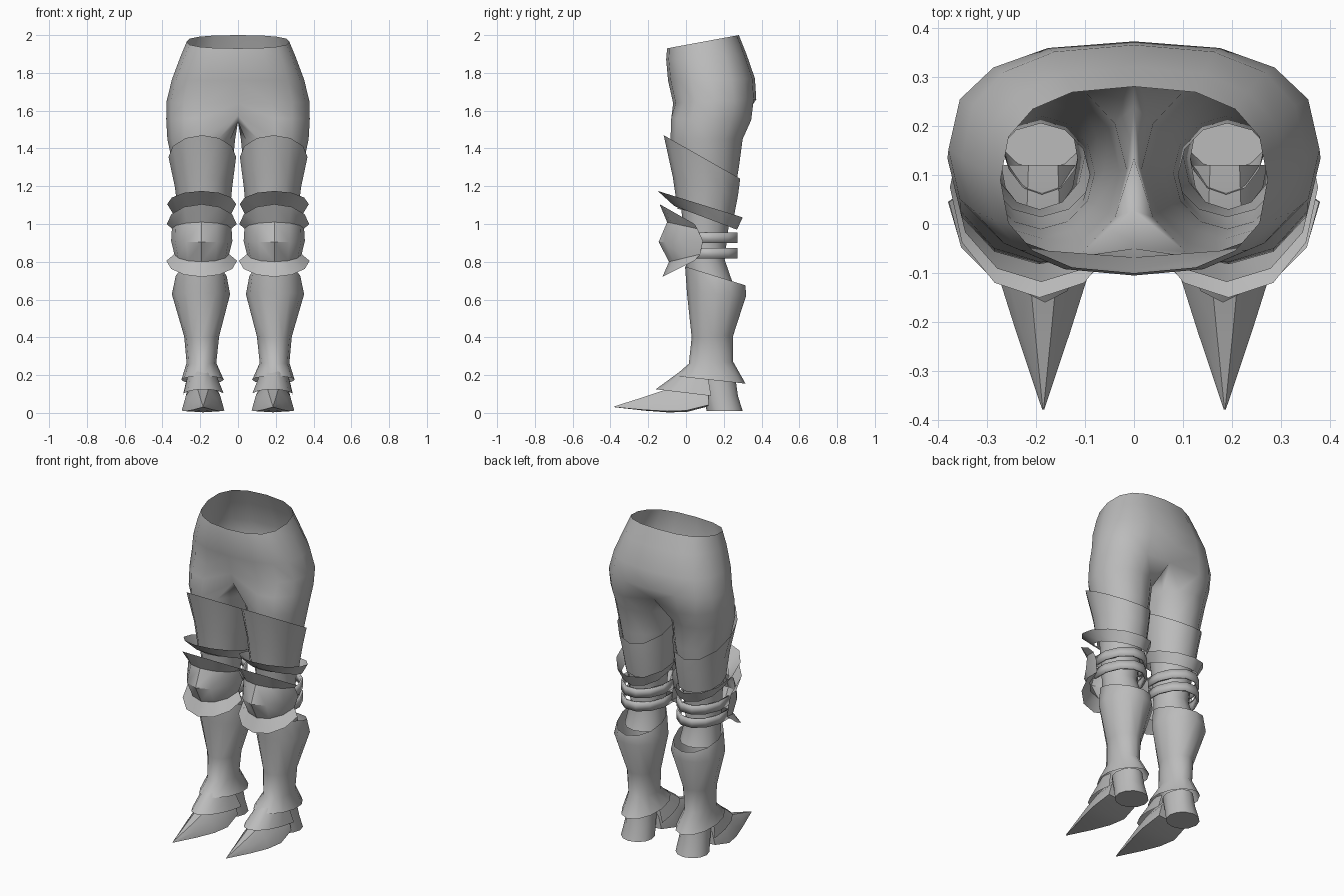
import bpy, bmesh, math

if "Cube" in bpy.data.objects:
    bpy.data.objects.remove(bpy.data.objects["Cube"])

steel = bpy.data.materials.new("grey")
steel.diffuse_color = (0.5, 0.5, 0.5, 1)
steel.use_nodes = True
steel.node_tree.nodes["Principled BSDF"].inputs["Base Color"].default_value = steel.diffuse_color


def finish(name, bm, angle=40, thickness=0):
    """Turn a right-hand mesh into a mirrored, smooth shaded object."""
    bmesh.ops.remove_doubles(bm, verts=bm.verts, dist=0.0005)
    bmesh.ops.recalc_face_normals(bm, faces=bm.faces)
    me = bpy.data.meshes.new(name)
    bm.to_mesh(me)
    bm.free()
    me.materials.append(steel)
    ob = bpy.data.objects.new(name, me)
    bpy.context.collection.objects.link(ob)
    bpy.context.view_layer.objects.active = ob
    ob.select_set(True)
    bpy.ops.object.shade_smooth_by_angle(angle=math.radians(angle))
    ob.select_set(False)
    if thickness:
        s = ob.modifiers.new("Thickness", 'SOLIDIFY')
        s.thickness = thickness
    m = ob.modifiers.new("Mirror", 'MIRROR')
    m.merge_threshold = 0.001
    return ob


def arc(x0, x1, yf, yb, zf, zb, a0=-30, a1=300, n=12, p=1.0):
    """Points round an ellipse; angle 0 is the front, 90 the outer side."""
    cx, cy, rx, ry = (x0 + x1) / 2, (yf + yb) / 2, (x1 - x0) / 2, (yb - yf) / 2
    pts = []
    for k in range(n):
        a = math.radians(a0 + (a1 - a0) * k / (n - 1))
        s, c = math.sin(a), math.cos(a)
        s = math.copysign(abs(s) ** p, s) if abs(s) > 1e-6 else 0
        c = math.copysign(abs(c) ** p, c) if abs(c) > 1e-6 else 0
        pts.append((cx + rx * s, cy - ry * c, (zf + zb) / 2 + (zf - zb) / 2 * c))
    return pts


def bridge(bm, a, b, closed):
    n = min(len(a), len(b))
    for k in range(n if closed else n - 1):
        j = (k + 1) % n
        bm.faces.new((a[k], a[j], b[j], b[k]))


def loft(name, rings, closed=True, caps=(False, False), **kw):
    bm = bmesh.new()
    vs = [[bm.verts.new(p) for p in r] for r in rings]
    for a, b in zip(vs, vs[1:]):
        bridge(bm, a, b, closed)
    if caps[0]:
        bm.faces.new(vs[0])
    if caps[1]:
        bm.faces.new(vs[-1])
    return finish(name, bm, **kw)


# Hips and legs: half rings round the hips, then full rings down the leg
bm = bmesh.new()
hips = []
for rx, yf, yb, zf, zb in [(.272, -.10, .28, 1.93, 2.0), (.305, -.105, .32, 1.87, 1.9),
                           (.35, -.095, .365, 1.76, 1.77), (.378, -.068, .372, 1.64, 1.66)]:
    r = arc(-rx, rx, yf, yb, zf, zb, 0, 180, 9, .8)
    hips.append([bm.verts.new(p) for p in r])
crotch = arc(0, .38, -.078, .345, 1.56, 1.55)
for k in (0, 8, 9, 10, 11):
    x, y, z = crotch[k]
    crotch[k] = (0, y, 1.575 if k in (0, 8) else 1.54)
legs = [crotch] + [arc(*s) for s in [
    (.015, .374, -.082, .30, 1.45, 1.45), (.03, .343, -.06, .28, 1.3, 1.3),
    (.06, .31, -.03, .25, 1.12, 1.12), (.08, .30, -.01, .22, .95, .95),
    (.09, .29, -.005, .205, .81, .81), (.075, .305, .015, .25, .68, .68)]]
legs = [[bm.verts.new(p) for p in r] for r in legs]
for a, b in zip(hips, hips[1:]):
    bridge(bm, a, b, False)
bridge(bm, hips[-1], legs[0][:9], False)
for a, b in zip(legs, legs[1:]):
    bridge(bm, a, b, True)
finish("hips_and_legs", bm, 60)

# Thigh guard with a slanted top edge
loft("thigh_guard", [arc(*s) for s in [
    (.01, .368, -.118, .287, 1.47, 1.24), (.03, .335, -.07, .275, 1.25, 1.15),
    (.045, .315, -.045, .25, 1.08, 1.02)]])

# Flared collar above the knee
loft("knee_collar", [arc(.01, .375, -.15, .30, 1.175, 1.035),
                     arc(.045, .33, -.062, .27, 1.095, .97)])

# Knee cap: rows of (half width, front y, front z, side y, side z)
rows = []
for w, yf, zf, ys, zs in [(.185, -.14, 1.105, .045, 1.0), (.158, -.10, 1.01, .06, .975),
                          (.162, -.145, .905, .09, .91), (.145, -.09, .80, .075, .84),
                          (.187, -.125, .72, .045, .805)]:
    row = []
    for k in range(7):
        a = math.radians(-90 + 30 * k)
        c = math.cos(a)
        row.append((.192 + w * math.sin(a), ys + (yf - ys) * c, zs + (zf - zs) * c))
    rows.append(row)
loft("knee_cap", rows, closed=False, angle=35)

# Straps behind the knee
for i, z in enumerate((.90, .817)):
    loft(f"knee_strap_{i + 1}", [arc(.05, .335, -.10, .28, z + h, z + h, 75, 285, 8)
                                 for h in (.055, 0)], closed=False, thickness=.012)

# Shin guard with a flared ankle
loft("shin_guard", [arc(*s) for s in [
    (.06, .33, -.005, .315, .775, .675), (.042, .35, .005, .318, .635, .62),
    (.10, .285, .03, .25, .40, .41), (.115, .272, .015, .25, .26, .27),
    (.075, .30, -.06, .315, .195, .155)]])

# Instep plate, open at the heel
loft("instep_plate", [arc(*s, -95, 95, 9) for s in [
    (.11, .27, -.03, .24, .22, .16), (.07, .293, -.16, .38, .125, .06)]], closed=False)

# Pointed shoe: sections of (y, half width, bottom, top)
shoe = []
for y, w, zb, zt in [(-.378, .002, .03, .035), (-.22, .055, .012, .085), (-.10, .093, .003, .125),
                     (0, .113, .004, .165), (.12, .10, .035, .18)]:
    h = zt - zb
    shoe.append([(.185 + w * u, y, zb + h * v) for u, v in
                 [(-1, .05), (0, 0), (1, .05), (.8, .55), (.3, 1), (-.3, 1), (-.8, .55)]])
loft("shoe", shoe, caps=(True, True))

# Heel block
loft("heel", [arc(.11, .265, .06, .262, .18, .18), arc(.10, .275, .09, .275, .09, .09),
              arc(.092, .285, .11, .30, .01, .01)], caps=(False, True))
